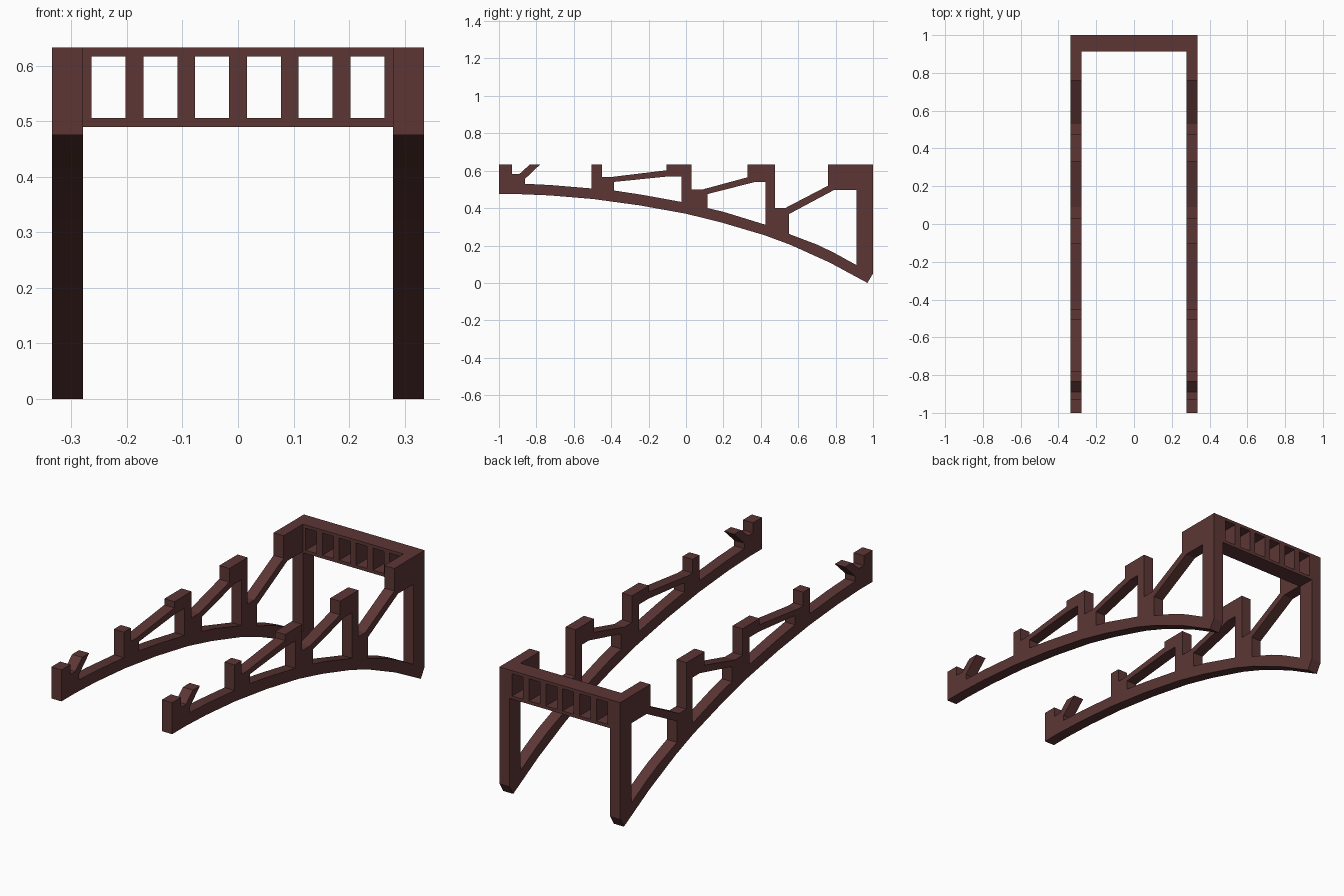
import bpy, bmesh, math

if "Cube" in bpy.data.objects:
    bpy.data.objects.remove(bpy.data.objects["Cube"])

brown = bpy.data.materials.new("dark_brown_wood")
brown.diffuse_color = (0.107, 0.037, 0.036, 1)
brown.use_nodes = True
brown.node_tree.nodes["Principled BSDF"].inputs["Base Color"].default_value = brown.diffuse_color


def cut_plate(name, loops, thickness, location, rotation):
    """Outline (first loop) with holes (other loops), extruded to a solid plate."""
    cu = bpy.data.curves.new(name + "_profile", 'CURVE')
    cu.dimensions = '2D'
    cu.fill_mode = 'BOTH'
    cu.extrude = thickness / 2
    for loop in loops:
        sp = cu.splines.new('POLY')
        sp.points.add(len(loop) - 1)
        for p, (u, v) in zip(sp.points, loop):
            p.co = (u, v, 0, 1)
        sp.use_cyclic_u = True
    tmp = bpy.data.objects.new(name + "_tmp", cu)
    bpy.context.collection.objects.link(tmp)
    deps = bpy.context.evaluated_depsgraph_get()
    me = bpy.data.meshes.new_from_object(tmp.evaluated_get(deps))
    bpy.data.objects.remove(tmp)
    bm = bmesh.new()
    bm.from_mesh(me)
    bmesh.ops.remove_doubles(bm, verts=bm.verts, dist=1e-5)
    bmesh.ops.recalc_face_normals(bm, faces=bm.faces)
    for f in bm.faces:
        f.smooth = False
    bm.to_mesh(me)
    bm.free()
    me.materials.clear()
    me.materials.append(brown)
    ob = bpy.data.objects.new(name, me)
    ob.location = location
    ob.rotation_euler = rotation
    bpy.context.collection.objects.link(ob)
    return ob


# Side truss profile in (y, z): underside arch, then stepped posts and braces
underside = [(-1, .475), (-.9, .475), (-.73, .468), (-.5, .449), (-.25, .415),
             (0, .37), (.19, .323), (.42, .255), (.56, .203), (.77, .108), (.97, 0)]
topside = [(1, .05), (1, .633), (.76, .633), (.76, .52), (.53, .4), (.475, .4),
           (.475, .633), (.33, .633), (.33, .565), (.09, .5), (.03, .5),
           (.03, .633), (-.105, .633), (-.105, .602), (-.41, .565), (-.45, .565),
           (-.45, .633), (-.505, .633), (-.505, .505), (-.72, .523), (-.86, .53),
           (-.86, .557), (-.78, .633), (-.835, .633), (-.89, .583), (-.93, .583),
           (-.93, .633), (-1, .633)]
bay_holes = [
    [(-.385, .54), (-.1, .569), (-.025, .569), (-.025, .433), (-.24, .472), (-.385, .494)],
    [(.115, .475), (.37, .54), (.425, .54), (.425, .311), (.2, .38), (.115, .4)],
    [(.55, .368), (.79, .496), (.912, .496), (.912, .095), (.79, .162), (.7, .205), (.55, .262)],
]
for side, x in (("left", -.307), ("right", .307)):
    cut_plate(side + "_arch_truss", [underside + topside] + bay_holes,
              .056, (x, 0, 0), (math.pi / 2, 0, math.pi / 2))

# Back cross frame with six openings
frame = [(-.279, .49), (.279, .49), (.279, .633), (-.279, .633)]
openings = []
for i in range(6):
    cx = (i - 2.5) * .0933
    openings.append([(cx - .0307, .506), (cx + .0307, .506),
                     (cx + .0307, .617), (cx - .0307, .617)])
cut_plate("back_cross_frame", [frame] + openings, .088, (0, .956, 0), (math.pi / 2, 0, 0))
